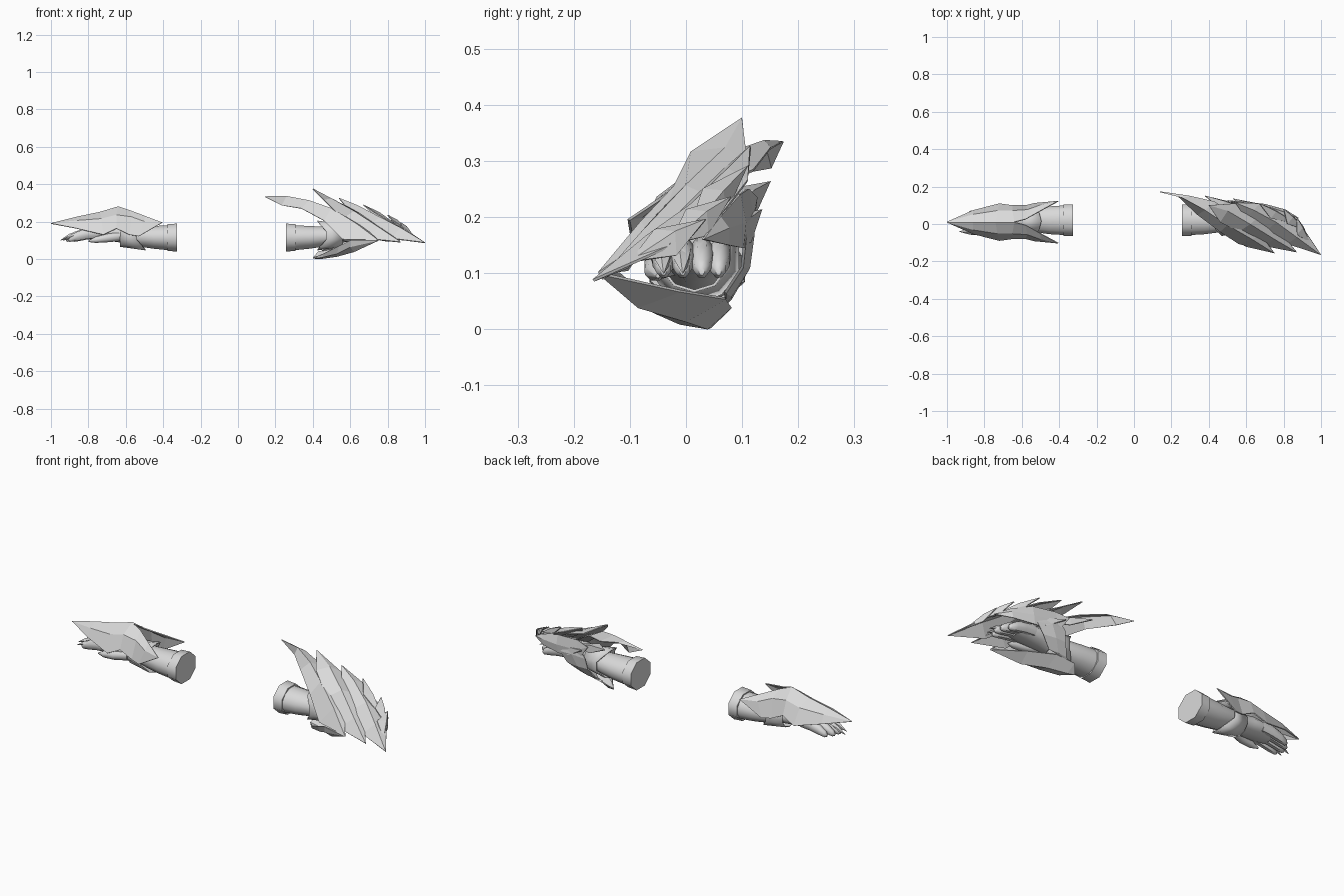
import bpy, bmesh, math

metal = bpy.data.materials.new("light_grey")
metal.diffuse_color = (0.7, 0.7, 0.7, 1)


def finish(name, bm, smooth=None, thick=0.0):
    """Turn a bmesh into a named part."""
    bmesh.ops.remove_doubles(bm, verts=bm.verts, dist=0.0005)
    bmesh.ops.recalc_face_normals(bm, faces=bm.faces)
    me = bpy.data.meshes.new(name)
    bm.to_mesh(me)
    bm.free()
    me.materials.append(metal)
    ob = bpy.data.objects.new(name, me)
    bpy.context.collection.objects.link(ob)
    if thick:
        mod = ob.modifiers.new("thickness", 'SOLIDIFY')
        mod.thickness = thick
        mod.offset = 0
    if smooth:
        bpy.ops.object.select_all(action='DESELECT')
        ob.select_set(True)
        bpy.context.view_layer.objects.active = ob
        bpy.ops.object.shade_smooth_by_angle(angle=math.radians(smooth))
    return ob


def loft(name, stations, sides=10, smooth=50):
    """Tube along x: each station is x, y, z, half width, half height."""
    bm = bmesh.new()
    rings = []
    for x, y, z, ry, rz in stations:
        ring = []
        for i in range(sides):
            a = 2 * math.pi * (i + 0.5) / sides
            ring.append(bm.verts.new((x, y + ry * math.cos(a), z + rz * math.sin(a))))
        rings.append(ring)
    for a, b in zip(rings, rings[1:]):
        for i in range(sides):
            j = (i + 1) % sides
            bm.faces.new((a[i], a[j], b[j], b[i]))
    bm.faces.new(rings[0])
    bm.faces.new(rings[-1])
    return finish(name, bm, smooth)


def blade(name, start, rows, end, thick=0.005):
    """Leaf-shaped plate: pointed start, rows of cross points, pointed end."""
    bm = bmesh.new()
    s, e = bm.verts.new(start), bm.verts.new(end)
    grid = [[bm.verts.new(p) for p in row] for row in rows]
    for k in range(len(rows[0]) - 1):
        bm.faces.new((s, grid[0][k], grid[0][k + 1]))
        bm.faces.new((e, grid[-1][k + 1], grid[-1][k]))
        for a, b in zip(grid, grid[1:]):
            bm.faces.new((a[k], b[k], b[k + 1], a[k + 1]))
    return finish(name, bm, None, thick)


def hand(side):
    """Forearm, cuff and clawed fingers; side -1 is left, 1 is right."""
    def at(sts):
        return [((x if side < 0 else -x - 0.07), *r) for x, *r in sts]
    loft(f"cuff_{side}", at([(-0.327, .02, .115, .092, .081), (-0.378, .02, .115, .09, .077)]), 8)
    loft(f"forearm_{side}", at([(-0.37, .02, .114, .082, .069), (-0.45, .02, .116, .077, .063),
                                (-0.53, .02, .12, .066, .055), (-0.60, .015, .13, .058, .047),
                                (-0.68, .01, .14, .068, .046), (-0.76, .01, .14, .068, .04),
                                (-0.81, .01, .135, .055, .03)]), 12)
    # bracer around the wrist, pointed underneath
    bm = bmesh.new()
    n = 10
    front, back = [], []
    for i in range(n):
        a = 2 * math.pi * (i + .5) / n
        c, s = math.cos(a), math.sin(a)
        for ring, x, r in ((front, -0.63, 0.058), (back, -0.56 + 0.065 * abs(s), 0.077)):
            x = x if side < 0 else -x - 0.07
            ring.append(bm.verts.new((x, .015 + r * 1.05 * c, .126 + r * s)))
    for i in range(n):
        j = (i + 1) % n
        bm.faces.new((front[i], front[j], back[j], back[i]))
    finish(f"bracer_{side}", bm, 30, 0.005)
    # four thick fingers, the front two ending in claws
    for k, (y, reach) in enumerate(((-.04, -.01), (-.006, -.025), (.028, -.015), (.058, .01))):
        x = -0.74 + reach
        loft(f"finger_{side}_{k}", at([(x, y, .14, .022, .03), (x - .06, y, .135, .023, .03),
                                       (x - .11, y, .122, .021, .026), (x - .145, y, .108, .014, .017),
                                       (x - .155, y, .103, .005, .007)]), 8)
        if k in (0, 1):
            loft(f"claw_{side}_{k}", at([(x - .10, y, .135, .018, .014), (x - .14, y, .122, .014, .012),
                                         (x - .185, y, .10, .001, .001)]), 5, 20)
    # thumb
    loft(f"thumb_{side}", at([(-0.63, -.03, .122, .026, .028), (-0.70, -.052, .112, .024, .024),
                              (-0.76, -.055, .103, .019, .018), (-0.80, -.05, .095, .004, .004)]), 8)


for side in (-1, 1):
    hand(side)

# left gauntlet: pointed shell in two mirrored halves
for name, m in (("front", -1), ("back", 1)):
    def p(x, w, z):
        return (x, 0.01 + m * w, z)
    blade(f"shell_{name}", p(-1, 0, .19), [
        [p(-.86, 0, .225), p(-.86, .04, .205), p(-.86, .062, .163)],
        [p(-.74, 0, .25), p(-.73, .06, .215), p(-.72, .098, .13)],
        [p(-.64, 0, .28), p(-.65, .06, .235), p(-.65, .088, .163)],
        [p(-.58, .015, .26), p(-.57, .065, .225), p(-.58, .088, .13)],
        [p(-.50, .06, .23), p(-.50, .09, .20), p(-.53, .10, .122)],
    ], p(-.405, .112, .195))

# right gauntlet: three large sweeping blades
tip1, tip2, tip3 = (.75, -.155, .10), (.87, -.15, .09), (1.0, -.165, .087)
blade("horn_blade", (.14, .172, .335), [
    [(.235, .15, .287), (.26, .14, .335), (.30, .15, .322)],
    [(.34, .05, .27), (.38, .075, .312), (.43, .12, .283)],
    [(.46, -.04, .205), (.50, -.005, .27), (.55, .04, .25)],
    [(.56, -.105, .105), (.63, -.08, .19), (.68, -.06, .165)],
], tip1)
blade("middle_blade", (.40, .10, .375), [
    [(.46, .01, .315), (.50, .07, .322), (.54, .11, .29)],
    [(.56, -.04, .215), (.62, .0, .255), (.68, .05, .23)],
    [(.69, -.115, .11), (.75, -.08, .17), (.79, -.05, .15)],
], tip2)
blade("outer_blade", (.54, .115, .325), [
    [(.60, .03, .25), (.64, .075, .285), (.67, .11, .265)],
    [(.70, -.04, .18), (.76, .01, .222), (.80, .06, .20)],
    [(.82, -.105, .11), (.87, -.07, .165), (.89, .0, .16)],
], tip3)

# row of shorter spikes along the back edge
for k, (s, e) in enumerate((((.67, .11, .29), (.87, .0, .165)), ((.80, .08, .235), (.91, -.03, .15)),
                            ((.87, .035, .195), (.94, -.10, .12)), ((.38, .15, .262), (.62, .07, .20)),
                            ((.53, .135, .212), (.74, .07, .15)))):
    mid = [a + (b - a) * 0.45 for a, b in zip(s, e)]
    blade(f"back_spike_{k}", s, [[
        (mid[0] - .03, mid[1] - .03, mid[2] + .015), (mid[0], mid[1] + .006, mid[2] + .012),
        (mid[0] + .005, mid[1] + .008, mid[2] - .03)]], e)

# plate covering the back side of the hand
blade("knuckle_guard", (.50, .125, .235), [
    [(.57, .11, .25), (.57, .118, .20), (.56, .115, .15)],
    [(.70, .095, .24), (.70, .105, .19), (.69, .10, .145)],
    [(.81, .06, .20), (.81, .075, .18), (.80, .075, .15)],
], (.88, .03, .16))

# lower guard curving under the hand up to the first blade's tip
blade("lower_guard", (.40, .045, .005), [
    [(.43, .08, .04), (.44, .038, .002), (.45, -.01, .01), (.46, -.025, .03)],
    [(.53, .07, .055), (.53, .0, .015), (.53, -.055, .03), (.54, -.085, .07)],
    [(.64, -.01, .068), (.62, -.085, .04), (.60, -.11, .065), (.60, -.12, .10)],
], tip1)
# side wrap joining the guard to the back plates
blade("side_wrap", (.45, .07, .045), [
    [(.48, .08, .055), (.53, .08, .06), (.58, .07, .065)],
    [(.51, .11, .11), (.57, .112, .11), (.64, .10, .11)],
    [(.52, .118, .165), (.60, .12, .17), (.68, .105, .16)],
], (.58, .11, .24))
